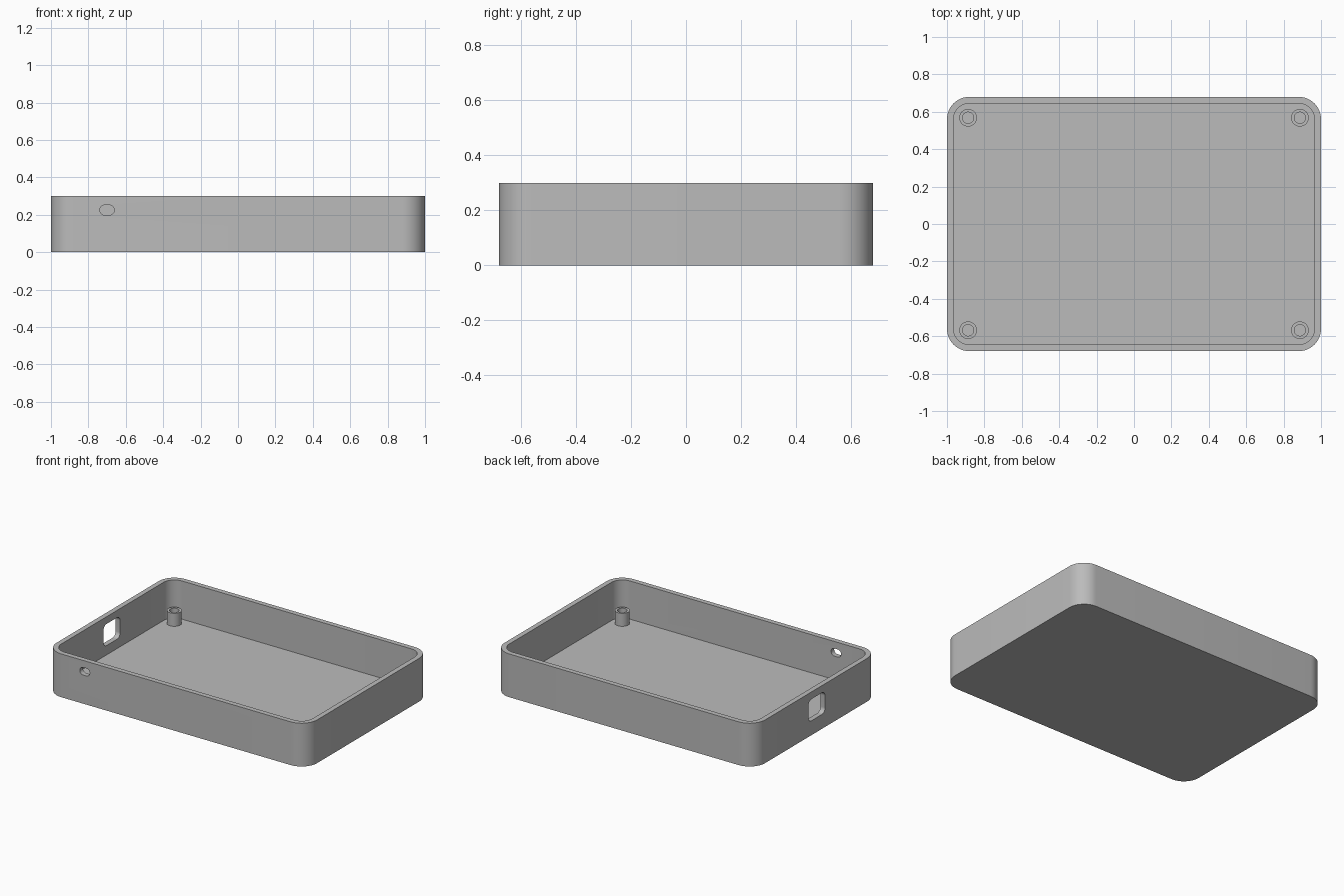
import bpy, bmesh, math
from mathutils import Matrix, Vector

if "Cube" in bpy.data.objects:
    bpy.data.objects.remove(bpy.data.objects["Cube"])

grey = bpy.data.materials.new("grey_plastic")
grey.diffuse_color = (0.5, 0.5, 0.5, 1)
grey.use_nodes = True
grey.node_tree.nodes["Principled BSDF"].inputs["Base Color"].default_value = grey.diffuse_color

LENGTH, DEPTH, HEIGHT = 2.0, 1.36, 0.30
WALL, CORNER = 0.035, 0.12


def rounded_prism(name, w, h, r, z0, z1, turn=None, steps=12):
    """Extruded rounded rectangle, optionally turned and moved by a matrix."""
    bm = bmesh.new()
    ring = []
    for k, (sx, sy) in enumerate([(1, 1), (-1, 1), (-1, -1), (1, -1)]):
        for i in range(steps + 1):
            a = math.pi / 2 * (k + i / steps)
            ring.append(bm.verts.new((sx * (w / 2 - r) + r * math.cos(a),
                                      sy * (h / 2 - r) + r * math.sin(a), z0)))
    base = bm.faces.new(ring)
    top = bmesh.ops.extrude_face_region(bm, geom=[base])["geom"]
    bmesh.ops.translate(bm, vec=(0, 0, z1 - z0),
                        verts=[v for v in top if isinstance(v, bmesh.types.BMVert)])
    bmesh.ops.remove_doubles(bm, verts=bm.verts, dist=1e-5)
    bmesh.ops.recalc_face_normals(bm, faces=bm.faces)
    if turn:
        bm.transform(turn)
    me = bpy.data.meshes.new(name)
    bm.to_mesh(me)
    bm.free()
    ob = bpy.data.objects.new(name, me)
    me.materials.append(grey)
    bpy.context.collection.objects.link(ob)
    return ob


def activate(ob):
    bpy.ops.object.select_all(action='DESELECT')
    ob.select_set(True)
    bpy.context.view_layer.objects.active = ob


def cut(ob, cutter):
    """Subtract the cutter and remove it."""
    activate(ob)
    m = ob.modifiers.new("cut", 'BOOLEAN')
    m.operation, m.solver, m.object = 'DIFFERENCE', 'EXACT', cutter
    bpy.ops.object.modifier_apply(modifier=m.name)
    bpy.data.objects.remove(cutter)


def smooth(ob):
    activate(ob)
    bpy.ops.object.shade_smooth_by_angle(angle=math.radians(30))


# Open tray with rounded corners
tray = rounded_prism("tray", LENGTH, DEPTH, CORNER, 0, HEIGHT)
cut(tray, rounded_prism("cavity", LENGTH - 2 * WALL, DEPTH - 2 * WALL,
                        CORNER - WALL, WALL, HEIGHT + 0.1))

# Small oval slot in the front wall
front = Matrix.Translation((-0.70, -DEPTH / 2, 0.225)) @ Matrix.Rotation(math.pi / 2, 4, 'X')
cut(tray, rounded_prism("front_slot", 0.077, 0.053, 0.0264, -0.1, 0.1, front))

# Rounded square opening in the left wall
left = Matrix.Translation((-LENGTH / 2, -0.005, 0.175)) @ Matrix.Rotation(math.pi / 2, 4, 'Y')
cut(tray, rounded_prism("left_opening", 0.15, 0.183, 0.035, -0.1, 0.1, left))
smooth(tray)

# Hollow screw posts in the four corners
for sx, side in ((-1, "left"), (1, "right")):
    for sy, end in ((-1, "front"), (1, "back")):
        place = Matrix.Translation((sx * 0.887, sy * 0.568, 0))
        post = rounded_prism(f"post_{end}_{side}", 0.094, 0.094, 0.047, 0.02, 0.125, place)
        cut(post, rounded_prism("post_hole", 0.06, 0.06, 0.03, WALL + 0.002, 0.2, place))
        smooth(post)
